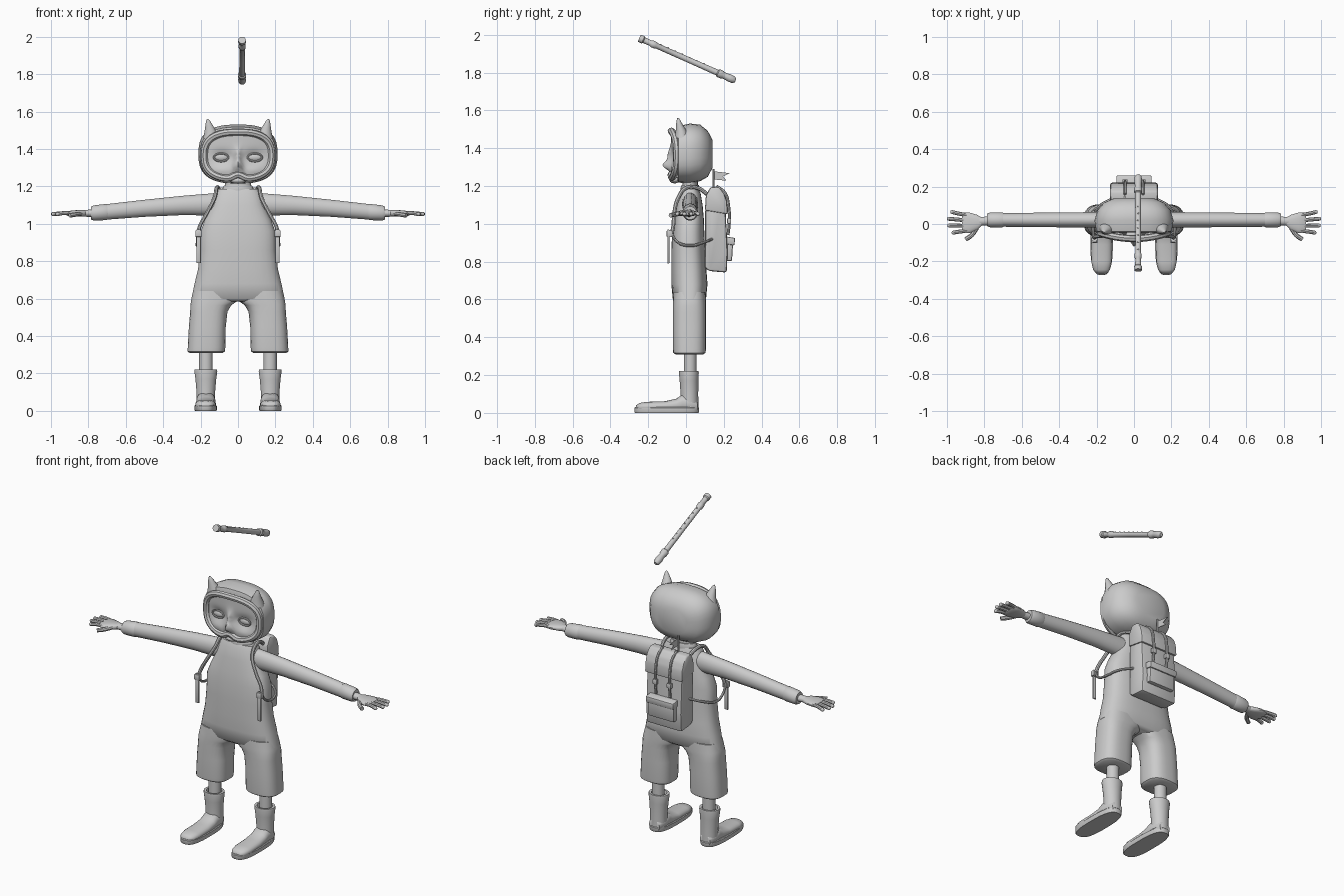
import bpy, bmesh, math
from mathutils import Vector

grey = bpy.data.materials.new("plain grey")
grey.diffuse_color = (0.6, 0.6, 0.6, 1)


def finish(ob, angle=40):
    bpy.ops.object.select_all(action='DESELECT')
    ob.select_set(True)
    bpy.context.view_layer.objects.active = ob
    if ob.type == 'CURVE':
        bpy.ops.object.convert(target='MESH')
        ob = bpy.context.view_layer.objects.active
    ob.data.materials.clear()
    ob.data.materials.append(grey)
    bpy.ops.object.shade_smooth_by_angle(angle=math.radians(angle))
    return ob


def from_bmesh(name, bm, angle=40):
    bmesh.ops.recalc_face_normals(bm, faces=bm.faces[:])
    me = bpy.data.meshes.new(name)
    bm.to_mesh(me)
    bm.free()
    ob = bpy.data.objects.new(name, me)
    bpy.context.collection.objects.link(ob)
    return finish(ob, angle)


def sup(t, p):
    """Unit superellipse point; p = 2 is a circle, higher is boxier."""
    c, s = math.cos(t), math.sin(t)
    return (math.copysign(abs(c) ** (2 / p), c), math.copysign(abs(s) ** (2 / p), s))


def loft(name, rings, axis='Z', p=2, n=24, angle=40):
    """Skin rings given as (x, y, z, half size 1, half size 2)."""
    bm = bmesh.new()
    loops = []
    for x, y, z, a, b in rings:
        loop = []
        for i in range(n):
            u, v = sup(2 * math.pi * (i + 0.5) / n, p)
            u, v = u * a, v * b
            off = {'Z': (u, v, 0), 'X': (0, u, v), 'Y': (u, 0, v)}[axis]
            loop.append(bm.verts.new((x + off[0], y + off[1], z + off[2])))
        loops.append(loop)
    for l0, l1 in zip(loops, loops[1:]):
        for i in range(n):
            bm.faces.new((l0[i], l0[(i + 1) % n], l1[(i + 1) % n], l1[i]))
    bm.faces.new(loops[0])
    bm.faces.new(loops[-1])
    return from_bmesh(name, bm, angle)


def tube(name, pts, r, closed=False):
    cu = bpy.data.curves.new(name, 'CURVE')
    cu.dimensions = '3D'
    cu.bevel_depth, cu.bevel_resolution, cu.resolution_u = r, 2, 5
    cu.use_fill_caps = True
    sp = cu.splines.new('BEZIER')
    sp.bezier_points.add(len(pts) - 1)
    for bp, co in zip(sp.bezier_points, pts):
        bp.co = co
        bp.handle_left_type = bp.handle_right_type = 'AUTO'
    sp.use_cyclic_u = closed
    ob = bpy.data.objects.new(name, cu)
    bpy.context.collection.objects.link(ob)
    return finish(ob)


def prism(name, profile, x0, x1, bevel=0.0):
    """Extrude a (y, z) side profile from x0 to x1."""
    bm = bmesh.new()
    f = bm.faces.new([bm.verts.new((x0, y, z)) for y, z in profile])
    ext = bmesh.ops.extrude_face_region(bm, geom=[f])
    bmesh.ops.translate(bm, vec=(x1 - x0, 0, 0),
                        verts=[v for v in ext['geom'] if isinstance(v, bmesh.types.BMVert)])
    if bevel:
        bmesh.ops.bevel(bm, geom=bm.edges[:], offset=bevel, segments=2, profile=0.5,
                        affect='EDGES', clamp_overlap=True)
    return from_bmesh(name, bm)


def box(name, x0, x1, y0, y1, z0, z1, bevel=0.006):
    return prism(name, [(y0, z0), (y1, z0), (y1, z1), (y0, z1)], x0, x1, bevel)


def ball(name, loc, size):
    bm = bmesh.new()
    bmesh.ops.create_uvsphere(bm, u_segments=20, v_segments=12, radius=1)
    bmesh.ops.scale(bm, vec=size, verts=bm.verts[:])
    bmesh.ops.translate(bm, vec=loc, verts=bm.verts[:])
    return from_bmesh(name, bm, 60)


# Overalls body
loft("overalls_body", [(0, .018, .585, .235, .07), (0, .018, .60, .25, .088),
     (0, .018, .68, .233, .096), (0, .015, .76, .214, .093), (0, .012, .86, .203, .09),
     (0, .012, .96, .2, .085), (0, .015, 1.02, .178, .08), (0, .018, 1.1, .14, .07),
     (0, .02, 1.16, .122, .058), (0, .02, 1.185, .11, .046)], p=2.7, n=32, angle=50)

# Neck and collar
loft("neck", [(0, .022, 1.14, .072, .042), (0, .022, 1.26, .07, .04)])
loft("collar", [(0, .022, 1.17, .085, .05), (0, .022, 1.185, .085, .052),
     (0, .022, 1.205, .076, .046)])

# Hood, rings run from the face opening to the back
loft("hood", [(0, -.045, 1.365, .185, .137), (0, -.04, 1.367, .202, .15),
     (0, .02, 1.373, .212, .158), (0, .075, 1.375, .195, .15),
     (0, .115, 1.37, .16, .122), (0, .14, 1.37, .1, .075)], axis='Y', p=2.7, n=32, angle=50)


def face_edge(t):
    u, v = sup(t, 2.6)
    x, z = .18 * u, 1.365 + .125 * v
    if v < 0:
        z += .022 * math.exp(-(x / .035) ** 2)
    return x, z


# Rolled rim round the face
rim = []
for i in range(36):
    x, z = face_edge(2 * math.pi * i / 36)
    rim.append((x, -.078 + .03 * (x / .18) ** 2, z))
tube("hood_rim", rim, .019, closed=True)


# Face with eye sockets, brow and nose
def face_y(x, z):
    def bump(cx, cz, sx, sz):
        return math.exp(-((x - cx) / sx) ** 2 - ((z - cz) / sz) ** 2)
    y = -.078 + .03 * (x / .18) ** 2
    y += .018 * (bump(.085, 1.355, .055, .036) + bump(-.085, 1.355, .055, .036))
    y -= .022 * bump(0, 1.36, .017, .045) + .04 * bump(0, 1.308, .021, .026)
    return y - .008 * (bump(.09, 1.285, .05, .025) + bump(-.09, 1.285, .05, .025))


bm = bmesh.new()
n, prev = 48, None
center = bm.verts.new((0, face_y(0, 1.365), 1.365))
for k in range(1, 15):
    ring = []
    for i in range(n):
        x, z = face_edge(2 * math.pi * i / n)
        x, z = x * k / 14, 1.365 + (z - 1.365) * k / 14
        ring.append(bm.verts.new((x, face_y(x, z), z)))
    for i in range(n):
        j = (i + 1) % n
        bm.faces.new((prev[i], prev[j], ring[j], ring[i]) if prev else (center, ring[j], ring[i]))
    prev = ring
face = from_bmesh("face", bm, 70)
ball("chin", (0, -.06, 1.232), (.045, .028, .018))

for s, side in ((1, "left"), (-1, "right")):
    # Eyes and lids
    ball(side + "_eye", (s * .09, -.058, 1.355), (.036, .012, .019))
    lid = [(s * .09 + .038 * math.cos(a), -.064, 1.355 + .021 * math.sin(a))
           for a in [math.pi * i / 6 for i in range(12)]]
    tube(side + "_eyelid", lid, .005, closed=True)

    # Ears
    loft(side + "_ear", [(s * .142, -.02, 1.455, .046, .04), (s * .146, -.025, 1.49, .034, .03),
         (s * .154, -.035, 1.525, .021, .018), (s * .16, -.04, 1.55, .011, .009),
         (s * .162, -.042, 1.56, .004, .004)], n=16, angle=60)

    # Trouser leg
    loft(side + "_trouser_leg", [(s * .17, .018, .31, .09, .075), (s * .17, .018, .318, .1, .086),
         (s * .168, .018, .34, .101, .088), (s * .164, .018, .45, .099, .088),
         (s * .156, .018, .53, .1, .088), (s * .145, .018, .565, .11, .088),
         (s * .125, .018, .59, .126, .088), (s * .12, .018, .64, .118, .085)], p=2.7, n=28)

    # Calf and boot
    loft(side + "_calf", [(s * .172, .022, .18, .036, .034), (s * .172, .022, .36, .036, .034)])
    loft(side + "_boot_shaft", [(s * .172, .018, .03, .05, .048), (s * .172, .018, .1, .05, .047),
         (s * .172, .016, .17, .056, .05), (s * .172, .015, .212, .062, .053),
         (s * .172, .015, .222, .06, .052), (s * .172, .015, .222, .045, .042),
         (s * .172, .015, .2, .04, .038)])
    loft(side + "_boot_foot", [(s * .172, .062, .035, .035, .03), (s * .172, .03, .045, .05, .042),
         (s * .172, -.02, .05, .051, .048), (s * .172, -.05, .04, .052, .036),
         (s * .173, -.11, .034, .055, .028), (s * .174, -.2, .032, .055, .027),
         (s * .174, -.245, .03, .045, .023), (s * .174, -.265, .026, .025, .014)],
         axis='Y', p=2.4, n=20, angle=60)
    loft(side + "_boot_sole", [(s * .173, -.102, 0, .057, .168), (s * .173, -.102, .006, .06, .172),
         (s * .173, -.102, .026, .06, .172), (s * .173, -.102, .03, .056, .168)], p=2.8, n=32)

    # Sleeve, cuff and wrist
    loft(side + "_sleeve", [(s * .06, .022, 1.105, .04, .06), (s * .13, .022, 1.104, .043, .06),
         (s * .3, .022, 1.098, .041, .052), (s * .5, .022, 1.083, .039, .046),
         (s * .7, .022, 1.064, .037, .042)], axis='X', n=20)
    loft(side + "_cuff", [(s * .69, .022, 1.064, .034, .038), (s * .705, .022, 1.063, .041, .044),
         (s * .77, .022, 1.058, .04, .041), (s * .785, .022, 1.057, .034, .035),
         (s * .785, .022, 1.057, .02, .02)], axis='X', n=20)
    loft(side + "_wrist", [(s * .76, .018, 1.057, .024, .021), (s * .83, .014, 1.056, .023, .018)],
         axis='X', n=16)

    # Hand
    loft(side + "_palm", [(s * .815, .014, 1.056, .022, .017), (s * .84, .008, 1.056, .042, .018),
         (s * .88, .006, 1.056, .056, .016), (s * .91, .006, 1.055, .056, .013),
         (s * .92, .006, 1.055, .046, .008)], axis='X', n=18, p=2.4)
    for k, (y0, x1, y1) in enumerate([(.046, .972, .064), (.018, .99, .028),
                                      (-.01, .988, -.008), (-.036, .965, -.046)]):
        tube(f"{side}_finger_{k + 1}", [(s * .885, y0, 1.056), (s * .935, (y0 + y1) / 2, 1.057),
             (s * x1, y1, 1.052)], .0105)
        ball(f"{side}_fingertip_{k + 1}", (s * x1, y1, 1.052), (.0105, .0105, .0105))
    tube(side + "_thumb", [(s * .84, -.02, 1.055), (s * .868, -.06, 1.05), (s * .9, -.082, 1.045)], .012)

    # Shoulder strap, side cord and hanging strap end
    tube(side + "_shoulder_strap", [(s * .09, .12, 1.15), (s * .105, .06, 1.19), (s * .115, .0, 1.19),
         (s * .125, -.04, 1.14), (s * .165, -.062, 1.06), (s * .205, -.068, .985),
         (s * .214, -.075, .95)], .0105)
    tube(side + "_side_cord", [(s * .214, -.085, .96), (s * .218, -.04, .9), (s * .218, .03, .885),
         (s * .19, .09, .9), (s * .11, .14, .92)], .0075)
    box(side + "_strap_end", *sorted((s * .198, s * .222)), -.098, -.088, .79, .97, .004)
    box(side + "_strap_buckle", *sorted((s * .194, s * .228)), -.102, -.074, .93, .965, .004)

    # Rucksack closing straps and side pouch
    tube(side + "_lid_strap", [(s * .048, .16, 1.2), (s * .048, .205, 1.165), (s * .048, .226, 1.09),
         (s * .048, .228, 1.0), (s * .048, .222, .94)], .008)
    box(side + "_lid_buckle", s * .048 - .014, s * .048 + .014, .218, .238, 1.0, 1.03, .004)

# Rucksack body, lid and pocket
prism("rucksack_body", [(.1, .765), (.125, .75), (.215, .742), (.22, .85), (.21, 1.06),
      (.2, 1.14), (.175, 1.18), (.13, 1.18), (.102, 1.1)], -.12, .12, .012)
prism("rucksack_lid", [(.1, 1.07), (.222, 1.05), (.216, 1.12), (.202, 1.16), (.175, 1.193),
      (.13, 1.195), (.105, 1.15)], -.127, .127, .01)
prism("rucksack_pocket", [(.2, .805), (.243, .802), (.25, .915), (.2, .925)], -.088, .088, .008)
prism("pocket_flap", [(.2, .895), (.256, .885), (.26, .925), (.2, .935)], -.094, .094, .006)

# Flag on a pole
tube("flag_pole", [(-.05, .145, 1.16), (-.05, .145, 1.225), (-.05, .145, 1.29)], .006)
prism("flag", [(.145, 1.235), (.215, 1.228), (.195, 1.25), (.23, 1.268), (.145, 1.278)], -.052, -.048)

# Floating recorder, modelled upright then tilted into place
start, end = Vector((.022, .262, 1.757)), Vector((.022, -.247, 1.982))
L = (end - start).length
stops = [(0, .01), (.02, .019), (.06, .021), (.1, .018), (.13, .018), (.14, .022), (.18, .022),
         (.19, .016), (.5, .015), (.82, .015), (.83, .019), (.87, .019), (.88, .015),
         (.95, .016), (.96, .021), (1, .02)]
flute = loft("recorder", [(0, 0, t * L, r, r) for t, r in stops], n=20)
rot = (end - start).to_track_quat('Z', 'Y')
flute.rotation_mode = 'QUATERNION'
flute.rotation_quaternion, flute.location = rot, start
along = (end - start).normalized()
up = Vector((0, -along.z, along.y)) * -1
for k in range(7):
    c = start + along * L * (.34 + .075 * k) + up * .0145
    ball(f"finger_hole_{k + 1}", c, (.005, .005, .003))
